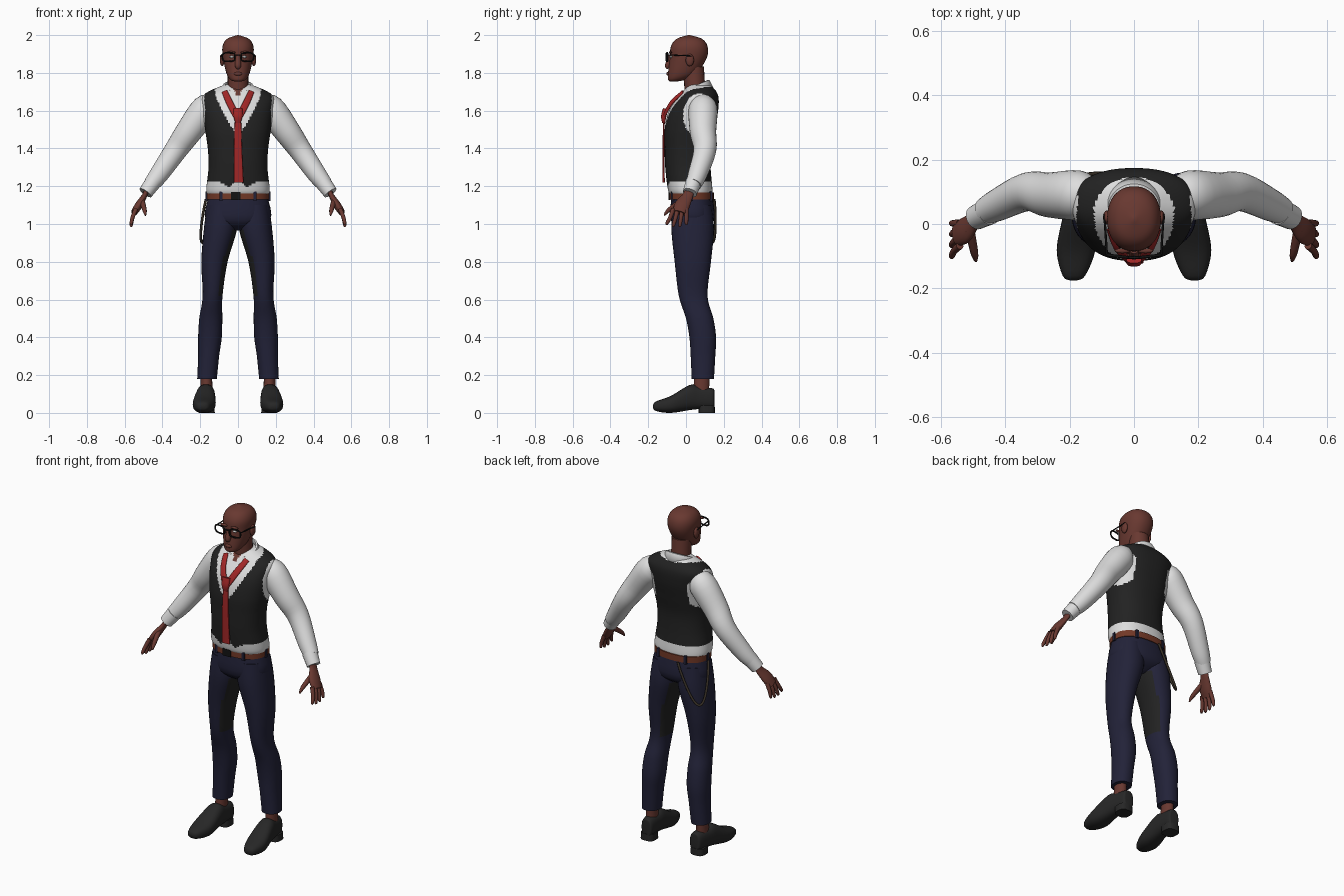
import bpy, bmesh, math
from mathutils import Vector

if "Cube" in bpy.data.objects:
    bpy.data.objects.remove(bpy.data.objects["Cube"])


def material(name, red, green, blue):
    mat = bpy.data.materials.new(name)
    mat.use_nodes = True
    mat.diffuse_color = (red, green, blue, 1)
    bsdf = next(node for node in mat.node_tree.nodes if node.type == 'BSDF_PRINCIPLED')
    bsdf.inputs["Base Color"].default_value = mat.diffuse_color
    return mat


def grey(name, value):
    return material(name, value, value, value)


SKIN = material("brown skin", .14, .04, .03)
WHITE = grey("white cloth", .73)
CHARCOAL = grey("charcoal cloth", .016)
NAVY = material("navy cloth", .016, .016, .04)
RED = material("red silk", .36, .02, .02)
TAN = material("tan leather", .17, .04, .02)
DARK_BROWN = material("dark brown leather", .04, .03, .02)
BLACK_LEATHER = grey("black leather", .02)
PLASTIC = grey("black plastic", .006)


def finish(name, bm, mats, rule=None):
    """Turn a bmesh into a smooth object; rule picks a material per face."""
    bmesh.ops.recalc_face_normals(bm, faces=bm.faces)
    bm.normal_update()
    if rule:
        for face in bm.faces:
            face.material_index = rule(face.calc_center_median(), face.normal)
    mesh = bpy.data.meshes.new(name)
    bm.to_mesh(mesh)
    bm.free()
    for mat in mats:
        mesh.materials.append(mat)
    obj = bpy.data.objects.new(name, mesh)
    bpy.context.collection.objects.link(obj)
    bpy.ops.object.select_all(action='DESELECT')
    obj.select_set(True)
    bpy.context.view_layer.objects.active = obj
    bpy.ops.object.shade_smooth_by_angle(angle=math.radians(50))
    return obj


def spline(rows, sub):
    """Catmull-Rom interpolation through rows of equal length."""
    out = []
    last = len(rows) - 1
    for i in range(last):
        before, start, end, after = (rows[max(0, min(last, i + k))] for k in (-1, 0, 1, 2))
        for j in range(sub):
            t = j / sub
            out.append([q + t * (r - p) / 2 + t * t * (p - 2.5 * q + 2 * r - s / 2)
                        + t ** 3 * (1.5 * (q - r) + (s - p) / 2)
                        for p, q, r, s in zip(before, start, end, after)])
    return out + [list(rows[last])]


def oval(count, power):
    """Unit superellipse points; a power of 2 is a circle."""
    def bend(value):
        return math.copysign(abs(value) ** (2 / power), value)
    angles = (math.tau * k / count for k in range(count))
    return [(bend(math.cos(a)), bend(math.sin(a))) for a in angles]


def tube(name, rows, mats, count=20, sub=4, power=2, ref=(0, 1, 0), fixed=None, flat=1, rule=None, side=1):
    """Skin rings (x, y, z, radius along ref, optional other radius) along a path."""
    rows = spline(rows, sub)
    path = [Vector((row[0] * side, row[1], row[2])) for row in rows]
    bm = bmesh.new()
    rings = []
    for i, row in enumerate(rows):
        ahead, behind = path[min(i + 1, len(path) - 1)], path[max(i - 1, 0)]
        along = Vector(fixed) if fixed else (ahead - behind).normalized()
        u = Vector(ref)
        u = (u - along * u.dot(along)).normalized()
        v = along.cross(u)
        wide = row[3]
        thick = row[4] if len(row) > 4 else wide * flat
        rings.append([bm.verts.new(path[i] + u * c * wide + v * s * thick) for c, s in oval(count, power)])
    for low, high in zip(rings, rings[1:]):
        for k in range(count):
            following = (k + 1) % count
            bm.faces.new((low[k], low[following], high[following], high[k]))
    bm.faces.new(rings[0])
    bm.faces.new(rings[-1])
    return finish(name, bm, mats, rule)


def stack(name, rows, mats, **options):
    """Horizontal rings given as (z, x min, x max, y front, y back)."""
    rings = [((low + high) / 2, (front + back) / 2, z, (back - front) / 2, (high - low) / 2)
             for z, low, high, front, back in rows]
    return tube(name, rings, mats, fixed=(0, 0, 1), **options)


def centred(rows):
    return [(z, -half, half, front, back) for z, half, front, back in rows]


def blob(name, loc, size, mat, cube=False):
    bm = bmesh.new()
    if cube:
        bmesh.ops.create_cube(bm, size=2)
    else:
        bmesh.ops.create_uvsphere(bm, u_segments=16, v_segments=10, radius=1)
    bmesh.ops.scale(bm, vec=size, verts=bm.verts)
    bmesh.ops.translate(bm, vec=loc, verts=bm.verts)
    return finish(name, bm, [mat])


def wire(name, points, radius, mat, cyclic=False):
    curve = bpy.data.curves.new(name, 'CURVE')
    curve.dimensions = '3D'
    curve.bevel_depth = radius
    curve.bevel_resolution = 1
    path = curve.splines.new('POLY')
    path.points.add(len(points) - 1)
    for point, co in zip(path.points, points):
        point.co = (*co, 1)
    path.use_cyclic_u = cyclic
    curve.materials.append(mat)
    bpy.context.collection.objects.link(bpy.data.objects.new(name, curve))


def torso_colour(centre, normal):
    """Colour the torso as shirt (0), vest (1) or bare throat (2)."""
    x, y, z = abs(centre.x), centre.y, centre.z
    front = y < .03
    hem = 1.22
    if front:
        hem += .02 if x < .02 else -.025 * max(0, 1 - abs(x - .05) / .04)
    armhole = x > .11 and math.hypot((y - .07) / .085, (z - 1.575) / .115) < 1
    neckline = z > 1.6 and math.hypot(x / .125, (y - .035) / .11) < 1
    v_neck = front and z > 1.48 and x < .12 * min(1, (z - 1.48) * 5) ** .7
    if front and x < (z - 1.665) / 2:
        return 2
    return int(not (z < hem or armhole or neckline or v_neck))


stack("shirt_and_vest", centred([
    (1.15, .155, -.075, .135), (1.18, .168, -.095, .14), (1.3, .156, -.11, .13), (1.4, .16, -.113, .13),
    (1.5, .174, -.113, .15), (1.6, .185, -.09, .17), (1.68, .184, -.035, .17), (1.73, .09, .01, .135),
    (1.74, .04, .03, .1)]),
    [WHITE, CHARCOAL, SKIN], count=128, sub=12, power=2.3, rule=torso_colour)

# Neck and head
tube("neck", [(0, .05, 1.66, .055), (0, .04, 1.83, .055)], [SKIN])
stack("head", centred([
    (1.755, .02, -.085, -.045), (1.765, .042, -.095, 0), (1.8, .062, -.095, .06), (1.88, .079, -.086, .11),
    (1.94, .082, -.08, .114), (1.98, .058, -.05, .085), (2, .004, .01, .02)]),
    [SKIN], count=32, sub=6, power=2.2)
tube("nose", [(0, -.08, 1.89, .012), (0, -.095, 1.84, .016), (0, -.09, 1.825, .01)], [SKIN])
blob("lips", (0, -.094, 1.795), (.022, .01, .01), SKIN)
wire("glasses_bridge", [(-.02, -.104, 1.895), (.02, -.104, 1.895)], .004, PLASTIC)

shoe_profile = [(-.175, .01, .03, .04), (-.16, .035, .01, .06), (-.08, .06, 0, .09), (.02, .05, .015, .148),
                (.07, .043, .02, .14), (.14, .035, .02, .13), (.15, .02, .03, .12)]

for side, tag in ((1, "left_"), (-1, "right_")):
    # Face details and glasses
    blob(tag + "ear", (side * .084, .02, 1.868), (.012, .022, .033), SKIN)
    blob(tag + "eye", (side * .034, -.08, 1.885), (.013, .008, .006), WHITE)
    blob(tag + "brow", (side * .036, -.083, 1.908), (.024, .008, .007), SKIN)
    rim = [(side * (.05 + c * .034), c * .004 - .1, 1.884 + s * .023) for c, s in oval(24, 3)]
    wire(tag + "glasses_rim", rim, .0045, PLASTIC, True)
    wire(tag + "glasses_temple", [(side * .084, -.095, 1.895), (side * .092, .03, 1.89)], .0035, PLASTIC)

    # Sleeve and cuff
    tube(tag + "sleeve", [
        (.12, .09, 1.64, .045), (.17, .09, 1.61, .076), (.26, .09, 1.49, .07), (.33, .1, 1.39, .06),
        (.42, .06, 1.26, .05), (.46, .04, 1.21, .042)], [WHITE], count=28, side=side)
    tube(tag + "cuff", [(.45, .04, 1.22, .043), (.49, .02, 1.165, .038)], [WHITE], side=side)

    # Hand
    tube(tag + "palm", [(.48, .02, 1.19, .026), (.495, .01, 1.15, .028), (.525, -.02, 1.1, .041),
                        (.55, -.035, 1.06, .034)], [SKIN], flat=.5, side=side)
    for k in range(4):
        base, reach = .023 * k - .067, .034 * k - .1
        tip = .98 + .01 * abs(k - 1.5)
        tube(f"{tag}finger_{k + 1}", [
            (.54, base, 1.08, .012), (.558, (base + reach) / 2, 1.035, .011),
            (.565, reach, tip + .01, .009), (.564, reach, tip, .004)], [SKIN], count=10, side=side)
    tube(tag + "thumb", [(.51, -.015, 1.13, .015), (.495, -.09, 1.075, .012), (.49, -.115, 1.045, .004)],
         [SKIN], count=10, ref=(1, 0, 0), side=side)

    # Trouser leg with a darker inner thigh
    stack(tag + "trouser_leg", [
        (.18, .112, .216, .03, .148), (.3, .1, .211, .025, .155), (.4, .086, .211, .018, .159),
        (.5, .083, .205, 0, .145), (.62, .082, .187, -.038, .114), (.8, .055, .194, -.06, .132),
        (.97, .006, .181, -.077, .148), (1.1, 0, .164, -.07, .135)], [NAVY, CHARCOAL],
        count=32, sub=6, power=2.2, side=side,
        rule=lambda centre, normal: int(side * normal.x < -.72 and .62 < centre.z < .97))

    # Ankle and shoe
    tube(tag + "ankle", [(.167, .08, .1, .042), (.167, .085, .22, .04)], [SKIN], flat=.75, side=side)
    tube(tag + "shoe", [(.173 - y / 12, y, (bottom + top) / 2, half, (top - bottom) / 2)
                        for y, half, bottom, top in shoe_profile],
         [BLACK_LEATHER], count=28, power=2.5, ref=(1, 0, 0), fixed=(0, 1, 0), side=side)
    tube(tag + "heel", [(.166, .11, 0, .043), (.166, .11, .04, .042)], [BLACK_LEATHER], power=3, side=side)

    # Loose tie band coming out of the collar
    tube(tag + "tie_band", [(.07, -.015, 1.7, .007), (.046, -.075, 1.645, .008), (.01, -.115, 1.575, .008)],
         [RED], power=3, flat=2.2, side=side)

# Collar: open folded band, low in front
bm = bmesh.new()
previous = None
for k in range(41):
    angle = math.radians(152) * (k / 20 - 1)
    s, c = math.sin(angle), math.cos(angle)
    row = [bm.verts.new((radius * s, .05 + radius * c * .93, 1.733 + .03 * c - drop))
           for radius, drop in ((.066, .03), (.07, 0), (.08, 0), (.104, .045))]
    if previous:
        for j in range(3):
            bm.faces.new((previous[j], previous[j + 1], row[j + 1], row[j]))
    previous = row
collar = finish("collar", bm, [WHITE])
collar.modifiers.new("thickness", 'SOLIDIFY').thickness = .008

# Tie
tube("tie_knot", [(0, -.108, 1.61, .014), (0, -.118, 1.57, .014), (0, -.118, 1.535, .008)],
     [RED], power=2.6, flat=1.7)
tube("tie_blade", [(0, -.116, 1.55, .004), (0, -.12, 1.4, .005), (.004, -.118, 1.22, .006)],
     [RED], power=4, flat=4.2)

# Trouser seat, belt, loops and buckle
stack("trouser_seat", centred([(.965, .04, -.02, .08), (1.02, .17, -.08, .149), (1.14, .158, -.078, .141)]),
      [NAVY], count=40, power=2.3)
stack("belt", centred([(z, .165, -.088, .147) for z in (1.13, 1.167)]), [TAN], count=48, power=2.3)
blob("buckle", (-.012, -.088, 1.148), (.026, .005, .021), PLASTIC, True)
for k, (c, s) in enumerate(oval(6, 2.3)):
    blob(f"belt_loop_{k + 1}", (c * .163, .03 + s * .116, 1.147), (.008, .008, .024), NAVY, True)

# Strap hanging in an arc from the back of the belt to the right hip
start, end = Vector((-.05, .15, 1.13)), Vector((-.17, .03, 1.13))
sag = Vector((-.075, .045, -.23))
wire("hip_strap", [start.lerp(end, k / 24) + sag * math.sin(math.pi * k / 24) ** .8 for k in range(25)],
     .007, DARK_BROWN)
